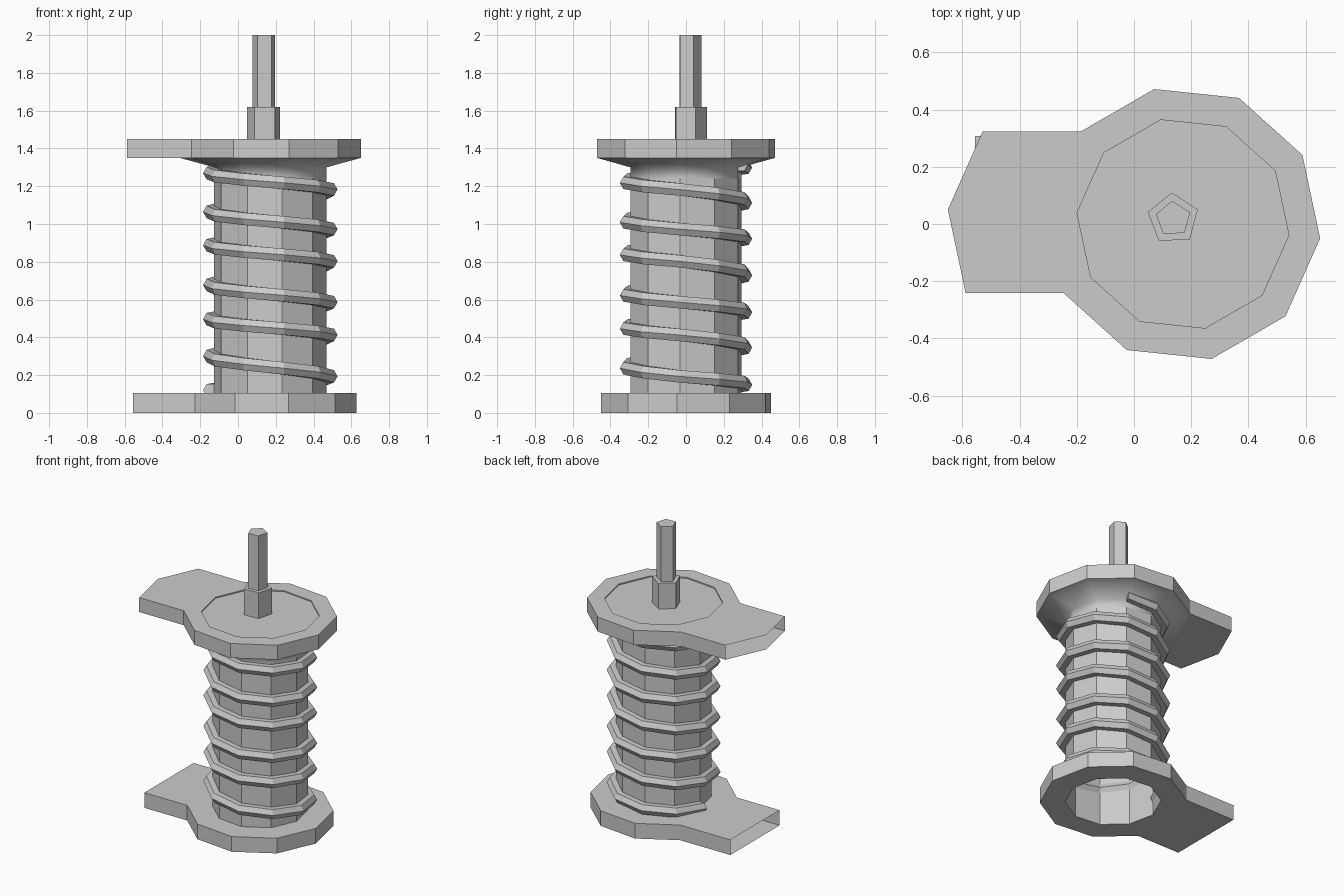
import bpy, bmesh, math
from mathutils import Vector

if "Cube" in bpy.data.objects:
    bpy.data.objects.remove(bpy.data.objects["Cube"])

CX = 0.171                       # x of the spool axis
PHASE = math.radians(-6)


def ring(bm, r, z, n=10, phase=PHASE, c=(CX, 0.0)):
    return [bm.verts.new((c[0] + r * math.cos(phase + k * math.tau / n),
                          c[1] + r * math.sin(phase + k * math.tau / n), z)) for k in range(n)]


def bridge(bm, a, b, skip=(), smooth=False):
    n = len(a)
    for k in range(n):
        if k not in skip:
            f = bm.faces.new((a[k], a[(k + 1) % n], b[(k + 1) % n], b[k]))
            f.smooth = smooth


def finish(bm, name):
    bmesh.ops.recalc_face_normals(bm, faces=bm.faces[:])
    me = bpy.data.meshes.new(name)
    bm.to_mesh(me)
    bm.free()
    ob = bpy.data.objects.new(name, me)
    bpy.context.collection.objects.link(ob)
    return ob


def plate(name, r, z0, z1, tab, top_inner, low_inner=None, recess=None):
    """Ten-sided plate with an open-ended tab on the -x side; tab maps a rim vertex to its tab x."""
    bm = bmesh.new()
    low, top = ring(bm, r, z0), ring(bm, r, z1)
    bridge(bm, low, top, skip=(4, 5))
    inner = ring(bm, top_inner, z1)
    bridge(bm, top, inner)
    if recess is not None:
        floor = ring(bm, top_inner, z1 - recess)
        bridge(bm, inner, floor)
        bm.faces.new(floor)
    if low_inner:
        bridge(bm, low, ring(bm, low_inner, z0))
    ends = []
    for rim in (low, top):
        end = [bm.verts.new((x, rim[k].co.y, rim[k].co.z)) for k, x in tab(rim)]
        bm.faces.new(rim[4:7] + end[::-1])
        ends.append(end)
    for k, e in ((4, 0), (6, -1)):
        bm.faces.new((low[k], top[k], ends[1][e], ends[0][e]))
    return finish(bm, name)


# Base plate (straight tab end) and top plate (pointed tab end)
plate("base_plate", 0.46, 0.0, 0.105, lambda rim: [(4, -0.555), (6, -0.555)], 0.3, low_inner=0.3)
plate("top_plate", 0.482, 1.35, 1.45,
      lambda rim: [(k, rim[k].co.x - 0.342) for k in (4, 5, 6)], 0.372, recess=0.008)

# Hollow column flaring out to the top plate
bm = bmesh.new()
levels = [ring(bm, r, z) for r, z in ((0.3, 0), (0.3, 1.24), (0.3, 1.30), (0.482, 1.35))]
for i in range(3):
    bridge(bm, levels[i], levels[i + 1], smooth=i > 0)
finish(bm, "column")

# Five-sided collar and pin
for name, r, z0, z1 in (("pin_collar", 0.092, 1.44, 1.62), ("pin", 0.063, 1.62, 2.0)):
    bm = bmesh.new()
    a, b = [ring(bm, r, z, 5, math.radians(21), (0.137, 0.018)) for z in (z0, z1)]
    bridge(bm, a, b)
    bm.faces.new(a)
    bm.faces.new(b)
    finish(bm, name)

# Rope coil: heights at every half turn, swept with a six-sided section
HEIGHTS = [1.34, 1.267, 1.18, 1.06, 0.97, 0.885, 0.80, 0.673, 0.583, 0.493, 0.41, 0.297, 0.19, 0.117]
bm = bmesh.new()
prev = None
angle = 66
while angle <= 2335:
    t = angle / 180
    i = min(int(t), len(HEIGHTS) - 2)
    z = HEIGHTS[i] + (HEIGHTS[i + 1] - HEIGHTS[i]) * (t - i)
    a = math.radians(angle)
    out = Vector((math.cos(a), math.sin(a), 0))
    centre = Vector((CX, 0, z)) + out * 0.32
    section = [bm.verts.new(centre + out * 0.038 * math.cos(s * math.tau / 6)
                            + Vector((0, 0, 0.038 * math.sin(s * math.tau / 6)))) for s in range(6)]
    if prev:
        bridge(bm, prev, section)
    else:
        bm.faces.new(section)
    prev = section
    angle += 36
bm.faces.new(prev)
finish(bm, "rope_coil")
